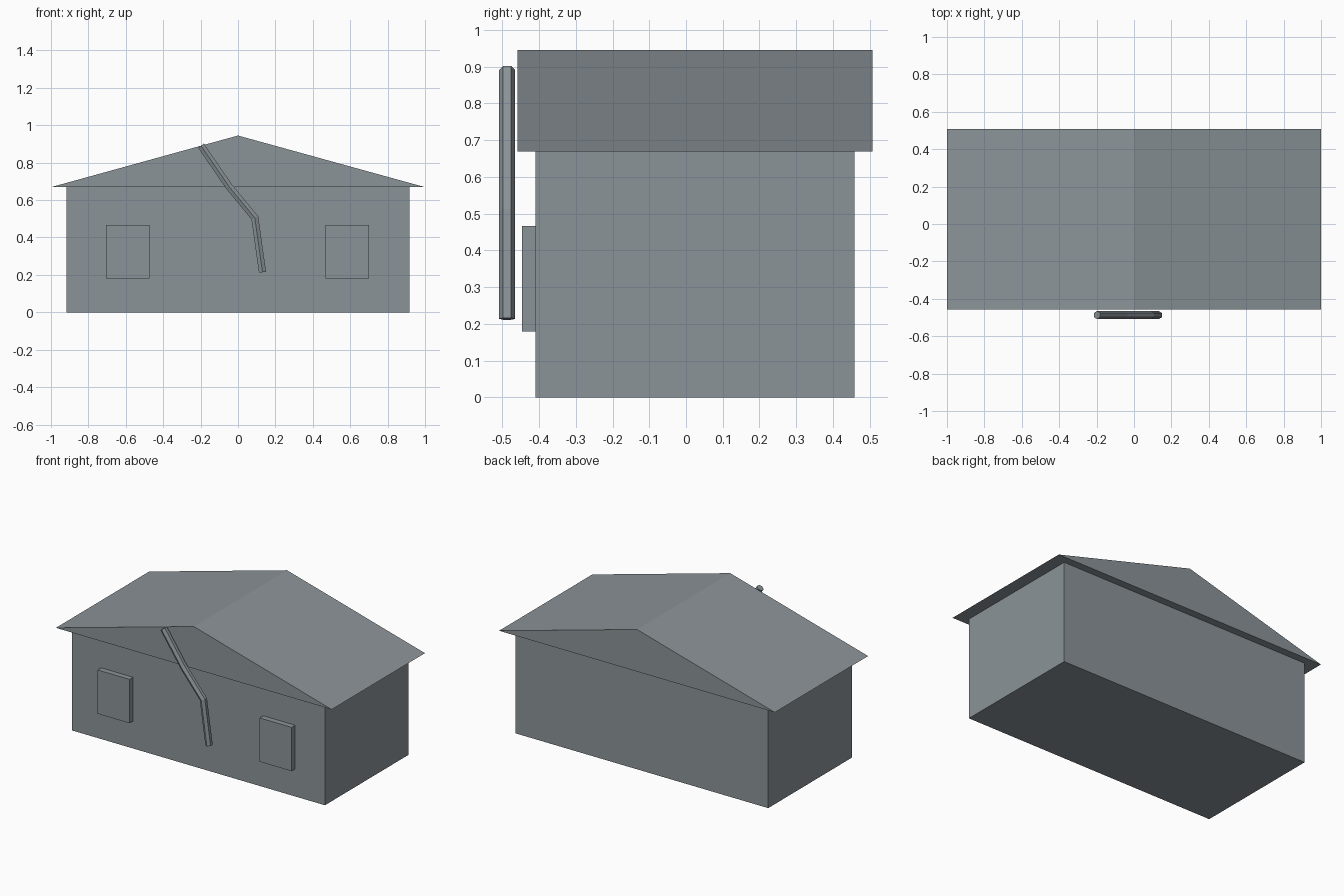
import bpy, bmesh
from mathutils import Vector, Matrix
from math import cos, sin, pi

if "Cube" in bpy.data.objects:
    bpy.data.objects.remove(bpy.data.objects["Cube"])

grey = bpy.data.materials.new("slate_grey")
grey.diffuse_color = (0.26, 0.295, 0.315, 1)
grey.use_nodes = True
grey.node_tree.nodes["Principled BSDF"].inputs["Base Color"].default_value = grey.diffuse_color


def finish(name, bm):
    bmesh.ops.recalc_face_normals(bm, faces=bm.faces)
    me = bpy.data.meshes.new(name)
    bm.to_mesh(me)
    bm.free()
    me.materials.append(grey)
    ob = bpy.data.objects.new(name, me)
    bpy.context.collection.objects.link(ob)
    return ob


def box(name, lo, hi):
    lo, hi = Vector(lo), Vector(hi)
    bm = bmesh.new()
    bmesh.ops.create_cube(bm, size=1, matrix=Matrix.Translation((lo + hi) / 2)
                          @ Matrix.Diagonal((*(hi - lo), 1)))
    return finish(name, bm)


def prism(name, profile, y0, y1):
    # extrude an (x, z) outline along y
    bm = bmesh.new()
    face = bm.faces.new([bm.verts.new((x, y0, z)) for x, z in profile])
    out = bmesh.ops.extrude_face_region(bm, geom=[face])["geom"]
    bmesh.ops.translate(bm, vec=(0, y1 - y0, 0),
                        verts=[v for v in out if isinstance(v, bmesh.types.BMVert)])
    return finish(name, bm)


def tube(name, path, y, radius, sides):
    # sweep a polygon along an (x, z) path with mitred joints
    pts = [Vector((x, y, z)) for x, z in path]
    bm = bmesh.new()
    rings = []
    for i, p in enumerate(pts):
        a = (p - pts[i - 1]).normalized() if i else (pts[1] - p).normalized()
        b = (pts[i + 1] - p).normalized() if i < len(pts) - 1 else a
        t = (a + b).normalized()
        across = Vector((t.z, 0, -t.x)) / t.dot(a)
        rings.append([bm.verts.new(p + radius * (Vector((0, 1, 0)) * cos(k * 2 * pi / sides)
                                                 + across * sin(k * 2 * pi / sides)))
                      for k in range(sides)])
    for r, s in zip(rings, rings[1:]):
        for k in range(sides):
            n = (k + 1) % sides
            bm.faces.new((r[k], r[n], s[n], s[k]))
    bm.faces.new(rings[0])
    bm.faces.new(rings[-1])
    return finish(name, bm)


# House walls and overhanging gable roof
box("walls", (-0.917, -0.409, 0), (0.917, 0.458, 0.67))
prism("gable_roof", [(-1, 0.669), (1, 0.669), (0, 0.945)], -0.458, 0.508)

# Window panels on the front
for side, x in (("left", -0.59), ("right", 0.585)):
    box(side + "_window", (x - 0.116, -0.446, 0.18), (x + 0.116, -0.40, 0.467))

# Bent pipe hanging in front of the gable
tube("bent_pipe", [(-0.198, 0.891), (-0.05, 0.675), (0.09, 0.505), (0.131, 0.214)],
     -0.487, 0.022, 6)
